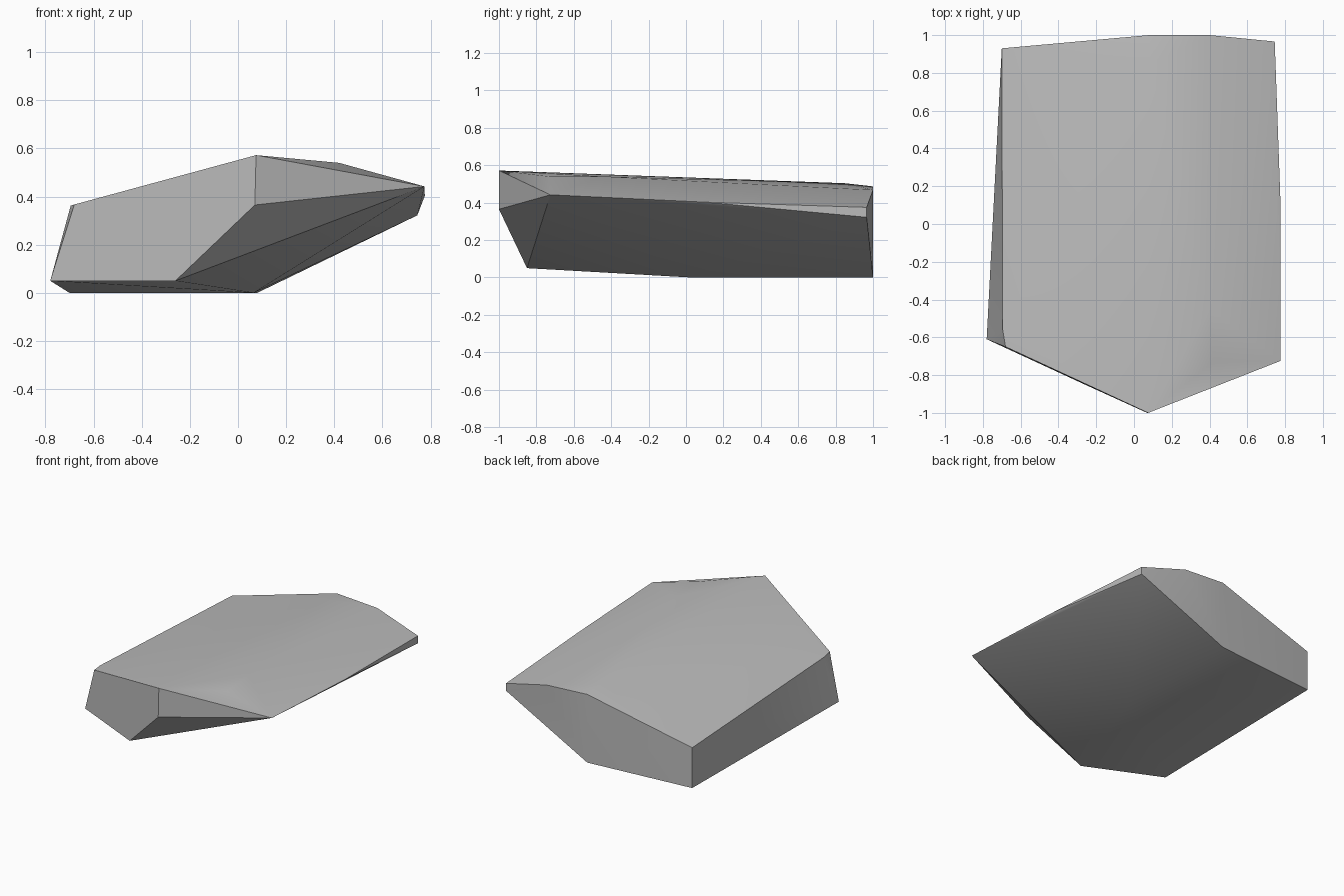
import bpy
import bmesh
import math

cube = bpy.data.objects.get("Cube")
if cube:
    bpy.data.objects.remove(cube, do_unlink=True)

# Grey stone colour
stone = bpy.data.materials.new("stone_grey")
stone.use_nodes = True
colour = (0.5, 0.5, 0.5, 1.0)
stone.diffuse_color = colour
bsdf = stone.node_tree.nodes["Principled BSDF"]
bsdf.inputs["Base Color"].default_value = colour
bsdf.inputs["Roughness"].default_value = 0.9

# Corner points of the slab, grouped by the face they bound
front_corners = [(-.78, -.61, .05), (-.68, -.65, .367), (.075, -1, .572),
                 (.07, -1, .365), (-.26, -.85, .05), (.775, -.725, .442)]
back_corners = [(-.70, .93, 0), (-.70, .93, .288), (.08, 1, .487),
                (.4, 1, .468), (.745, .966, .375), (.745, .966, .322), (.08, 1, 0)]
top_ridge = [(.42, -.73, .54), (.40, -.45, .54), (.08, .85, .504)]
side_bends = [(-.695, -.56, .362), (.776, .1, .403)]
underside = [(.065, .03, 0)]


def hull_object(name, points, material):
    """Wrap a tight convex skin around the corner points."""
    bm = bmesh.new()
    for p in points:
        bm.verts.new(p)
    result = bmesh.ops.convex_hull(bm, input=bm.verts)
    loose = {g for g in result["geom_interior"] + result["geom_unused"]
             if isinstance(g, bmesh.types.BMVert)}
    bmesh.ops.delete(bm, geom=list(loose), context='VERTS')
    # Merge nearly flat triangles into clean facets
    bmesh.ops.dissolve_limit(bm, angle_limit=math.radians(1),
                             verts=bm.verts, edges=bm.edges)
    bmesh.ops.recalc_face_normals(bm, faces=bm.faces)
    mesh = bpy.data.meshes.new(name)
    bm.to_mesh(mesh)
    bm.free()
    mesh.materials.append(material)
    obj = bpy.data.objects.new(name, mesh)
    bpy.context.collection.objects.link(obj)
    return obj


rock = hull_object("rock_slab", front_corners + back_corners + top_ridge
                   + side_bends + underside, stone)

# Soft blends on shallow bends, crisp edges elsewhere
bpy.ops.object.select_all(action='DESELECT')
rock.select_set(True)
bpy.context.view_layer.objects.active = rock
bpy.ops.object.shade_smooth_by_angle(angle=math.radians(30))
